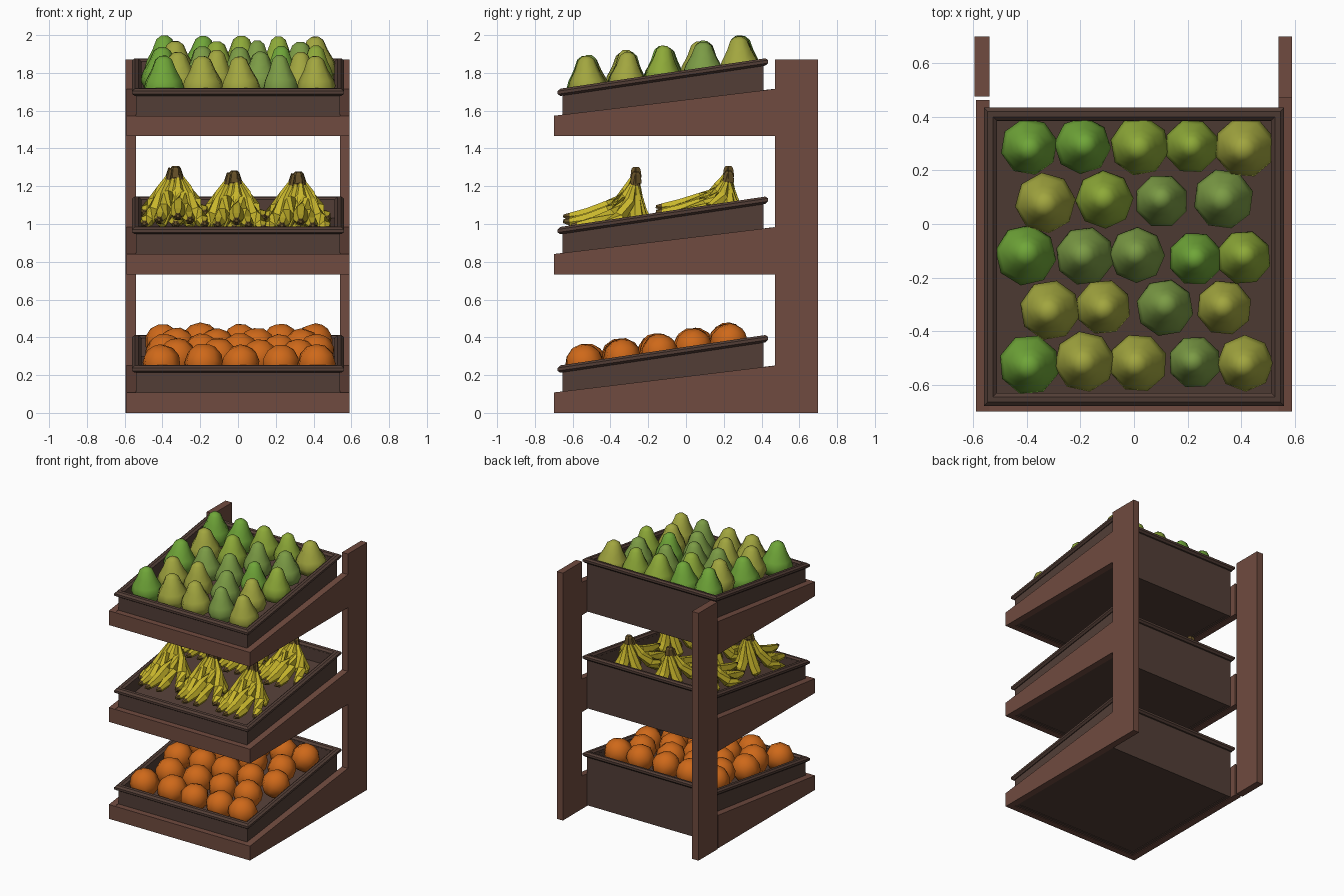
import bpy, bmesh, random
from math import sin, cos, pi
from mathutils import Vector

if "Cube" in bpy.data.objects:
    bpy.data.objects.remove(bpy.data.objects["Cube"])

random.seed(4)


def material(name, r, g, b):
    m = bpy.data.materials.new(name)
    m.diffuse_color = (r, g, b, 1)
    m.use_nodes = True
    m.node_tree.nodes["Principled BSDF"].inputs["Base Color"].default_value = m.diffuse_color
    return m


FRAME = material("frame_wood", 0.16, 0.07, 0.05)
TRAY = material("tray_wood", 0.085, 0.048, 0.037)
ORANGE = material("orange_peel", 0.62, 0.14, 0.01)
YELLOW = material("banana_peel", 0.58, 0.47, 0.025)
STEM = material("banana_stem", 0.13, 0.08, 0.02)
GREENS = [material("pear_green", 0.16, 0.38, 0.04),
          material("pear_olive", 0.20, 0.33, 0.06),
          material("pear_lime", 0.27, 0.40, 0.04),
          material("pear_yellow", 0.36, 0.38, 0.05)]


def finish(name, bm, mats, smooth=False):
    bmesh.ops.recalc_face_normals(bm, faces=bm.faces[:])
    for f in bm.faces:
        f.smooth = smooth
    me = bpy.data.meshes.new(name)
    bm.to_mesh(me)
    bm.free()
    for m in mats:
        me.materials.append(m)
    ob = bpy.data.objects.new(name, me)
    bpy.context.collection.objects.link(ob)
    return ob


def prism(name, profile, x0, x1, mat):
    """Extrude a (y, z) outline from x0 to x1."""
    bm = bmesh.new()
    a, b = ([bm.verts.new((x, y, z)) for y, z in profile] for x in (x0, x1))
    n = len(profile)
    bm.faces.new(a)
    bm.faces.new(b)
    for i in range(n):
        j = (i + 1) % n
        bm.faces.new((a[i], a[j], b[j], b[i]))
    return finish(name, bm, [mat])


def loft(bm, rings, closed=False, ends=None):
    """Skin rings of points; ends gives a material index to the end bands."""
    vs = [[bm.verts.new(p) for p in r] for r in rings]
    n, m = len(vs[0]), len(vs)
    for k in range(m if closed else m - 1):
        for i in range(n):
            j, l = (i + 1) % n, (k + 1) % m
            f = bm.faces.new((vs[k][i], vs[k][j], vs[l][j], vs[l][i]))
            if ends and k in (0, m - 2):
                f.material_index = ends
    if not closed:
        for r in (vs[0], vs[-1]):
            f = bm.faces.new(r)
            if ends:
                f.material_index = ends


def rect(y0, y1, z0, z1):
    return [(y0, z0), (y1, z0), (y1, z1), (y0, z1)]


TIERS = (0.0, 0.733, 1.465)
YF, YB = -0.655, 0.41            # tray front and back


def rim_z(y):
    return 0.23 + 0.148 * (y + 0.68)


# back posts
prism("right_post", rect(0.47, 0.70, 0, 1.87), 0.54, 0.59, FRAME)
prism("left_post", rect(0.475, 0.70, 0, 1.87), -0.595, -0.54, FRAME)

for t, z in enumerate(TIERS, 1):
    # sloped side supports and front board
    for side, x0, x1, yb in (("right", 0.54, 0.59, 0.47), ("left", -0.59, -0.54, 0.462)):
        prism(f"{side}_support_{t}", [(-0.70, z), (yb, z), (yb, z + 0.25), (-0.70, z + 0.108)],
              x0, x1, FRAME)
    prism(f"front_board_{t}", rect(-0.70, YF, z, z + 0.108), -0.54, 0.54, FRAME)

    # tray walls, sloped floor and underside
    for side, x0, x1 in (("right", 0.515, 0.54), ("left", -0.54, -0.515)):
        prism(f"tray_{side}_wall_{t}", [(YF, z + 0.005), (YB, z + 0.005),
              (YB, z + rim_z(YB)), (YF, z + rim_z(YF))], x0, x1, TRAY)
    for end, y0, y1 in (("front", YF, YF + 0.025), ("back", YB - 0.025, YB)):
        prism(f"tray_{end}_wall_{t}", [(y0, z + 0.005), (y1, z + 0.005),
              (y1, z + rim_z(y1)), (y0, z + rim_z(y0))], -0.515, 0.515, TRAY)
    a, b = YF + 0.025, YB - 0.025
    prism(f"tray_floor_{t}", [(a, z + 0.01), (b, z + 0.01), (b, z + rim_z(b) - 0.09),
          (a, z + rim_z(a) - 0.09)], -0.515, 0.515, TRAY)

    # rounded rim swept round the tray edge
    bm = bmesh.new()
    rings = []
    for sx, sy in ((-1, -1), (1, -1), (1, 1), (-1, 1)):
        ring = []
        for i in range(8):
            u, v = 0.026 * cos(pi * (i + .5) / 4), 0.021 * sin(pi * (i + .5) / 4)
            y = (YB if sy > 0 else YF) + sy * u
            ring.append((sx * (0.536 + u), y, z + rim_z(y) + v))
        rings.append(ring)
    loft(bm, rings, closed=True)
    finish(f"tray_rim_{t}", bm, [TRAY])

# staggered fruit rows: five, four, five, four, five
FIVE, FOUR = (-0.40, -0.19, 0.02, 0.22, 0.41), (-0.32, -0.11, 0.11, 0.33)


def layout(rows):
    for k, y in enumerate(rows):
        for x in (FOUR if k % 2 else FIVE):
            yield x + random.uniform(-.01, .01), y + random.uniform(-.01, .01)


# oranges
for i, (x, y) in enumerate(layout((-0.53, -0.34, -0.15, 0.04, 0.22)), 1):
    bm = bmesh.new()
    bmesh.ops.create_uvsphere(bm, u_segments=8, v_segments=6, radius=random.uniform(.1, .108))
    ob = finish(f"orange_{i:02d}", bm, [ORANGE], True)
    ob.location = (x, y, 0.262 + 0.148 * (y + 0.53))
    ob.rotation_euler = [random.uniform(-.5, .5) for _ in range(3)]

# pears
PEAR = ((.03, 0), (.085, .022), (.107, .075), (.094, .122), (.064, .18), (.043, .236), (.018, .255))
for i, (x, y) in enumerate(layout((-0.52, -0.31, -0.12, 0.09, 0.29)), 1):
    s, h = random.uniform(.92, 1.08), random.uniform(.95, 1)
    bm = bmesh.new()
    loft(bm, [[(s * r * cos(pi * k / 4), s * r * sin(pi * k / 4), h * z) for k in range(8)]
              for r, z in PEAR])
    ob = finish(f"pear_{i:02d}", bm, [random.choice(GREENS)], True)
    ob.location = (x, y, 1.64 + 0.13 * (y + 0.52))
    ob.rotation_euler = (random.uniform(-.06, .06), random.uniform(-.06, .06), random.uniform(0, 6))

# banana bunches: (sideways, forward reach, drop) for each banana
FINGERS = ((-.14, .20, .29), (-.08, .33, .27), (0, .38, .25), (.08, .35, .27), (.14, .22, .29),
           (-.09, .0, .30), (.09, -.03, .30), (0, .14, .29), (.01, -.08, .28))
# (sideways, forward, drop fractions, radius) along a banana
PATH = ((0, 0, 0, .013), (.1, .04, .2, .015), (.35, .13, .48, .031), (.65, .36, .78, .038),
        (.9, .66, .95, .037), (1, .91, 1, .022), (1, 1, .99, .009))
n = 0
for y, z, drop in ((-0.27, 1.28, 1.0), (0.22, 1.285, 0.82)):
    for x, dz in ((-0.33, .01), (-0.02, -.015), (0.32, -.02)):
        n += 1
        bm = bmesh.new()
        for k, (sx, reach, d) in enumerate(FINGERS):
            top = Vector((x + 0.012 * (k % 3 - 1) + sx * .1, y + 0.012 * (k % 2), z + dz))
            pts = [top + Vector((sx * a, -reach * b, -d * drop * c)) for a, b, c, r in PATH]
            rings = []
            for i, p in enumerate(pts):
                tan = (pts[min(i + 1, 6)] - pts[max(i - 1, 0)]).normalized()
                u = tan.cross(Vector((-sx, reach + .3, .5))).normalized()
                v = tan.cross(u)
                r = PATH[i][3]
                rings.append([p + r * (u * cos(pi * j / 3) + v * sin(pi * j / 3)) for j in range(6)])
            loft(bm, rings, ends=1)
        # crown that joins the stems
        c = Vector((x, y + .005, z + dz))
        loft(bm, [[c + Vector((r * cos(pi * j / 3), r * sin(pi * j / 3), h)) for j in range(6)]
                  for r, h in ((.035, -.045), (.028, 0), (.018, .012))], ends=1)
        finish(f"banana_bunch_{n}", bm, [YELLOW, STEM])
